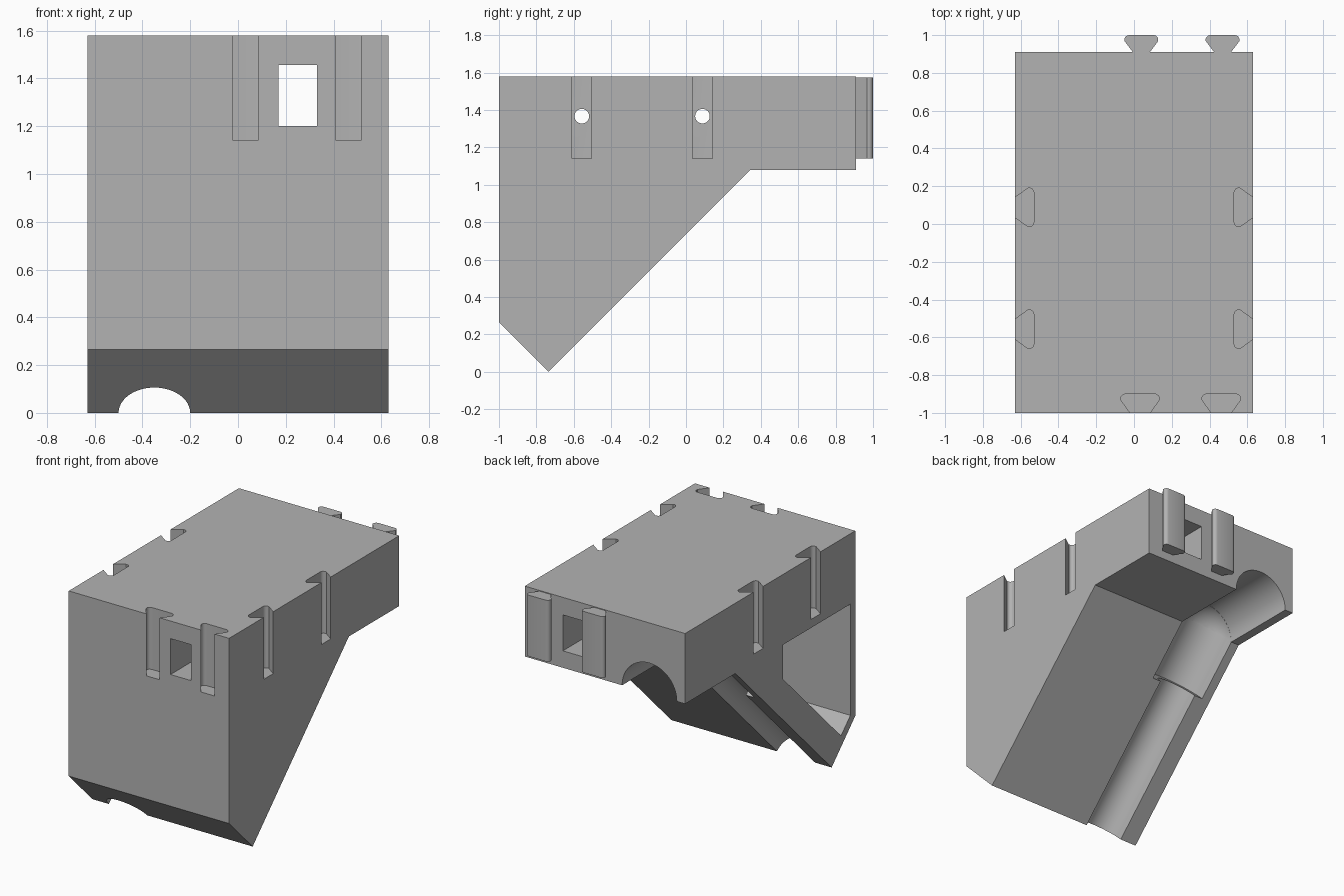
import bpy
import bmesh
import math
from mathutils import Vector, Matrix

old = bpy.data.objects.get("Cube")
if old:
    bpy.data.objects.remove(old, do_unlink=True)

grey = bpy.data.materials.new("plain grey")
grey.use_nodes = True
COLOUR = (0.45, 0.45, 0.45, 1)
grey.diffuse_color = COLOUR
grey.node_tree.nodes["Principled BSDF"].inputs["Base Color"].default_value = COLOUR

HALF = 0.63      # half width
BACK = 0.91      # back face
TOP = 1.58
LEDGE = 1.08     # underside of the rear overhang
KEEL = -0.735    # y of the lowest edge
GROOVE_X = -0.35


def prism(name, points, direction):
    """Extrude a closed outline of 3D points along a direction."""
    bm = bmesh.new()
    base = bm.faces.new([bm.verts.new(p) for p in points])
    ext = bmesh.ops.extrude_face_region(bm, geom=[base])
    moved = [v for v in ext["geom"] if isinstance(v, bmesh.types.BMVert)]
    bmesh.ops.translate(bm, verts=moved, vec=direction)
    bmesh.ops.recalc_face_normals(bm, faces=bm.faces)
    return finish(name, bm)


def rod(name, start, end, radius, sides=48):
    """Cylinder between two points."""
    start, end = Vector(start), Vector(end)
    axis = end - start
    turn = axis.to_track_quat("Z", "Y").to_matrix().to_4x4()
    bm = bmesh.new()
    bmesh.ops.create_cone(bm, cap_ends=True, segments=sides, radius1=radius,
                          radius2=radius, depth=axis.length,
                          matrix=Matrix.Translation((start + end) / 2) @ turn)
    return finish(name, bm)


def finish(name, bm):
    mesh = bpy.data.meshes.new(name)
    bm.to_mesh(mesh)
    bm.free()
    mesh.materials.append(grey)
    obj = bpy.data.objects.new(name, mesh)
    bpy.context.collection.objects.link(obj)
    return obj


def dovetail(name, centre, outward, neck, wide, depth, z0, z1, overlap):
    """Upright dovetail: narrow at the centre point, widening along outward."""
    out = Vector(outward)
    side = Vector((-out.y, out.x, 0))
    half = [(neck / 2, -overlap), (neck / 2, 0), (wide / 2 - 0.012, depth - 0.036)]
    # rounded outer corner
    mid = Vector((wide / 2 - 0.025, depth - 0.025))
    for a in (-15, 15, 40, 65, 90):
        t = math.radians(a)
        half.append((mid.x + 0.025 * math.cos(t), mid.y + 0.025 * math.sin(t)))
    half.pop(2)
    outline = half + [(-s, d) for s, d in reversed(half)]
    origin = Vector((centre[0], centre[1], z0))
    return prism(name, [origin + side * s + out * d for s, d in outline],
                 (0, 0, z1 - z0))


def cut(target, cutter):
    mod = target.modifiers.new(cutter.name, "BOOLEAN")
    mod.operation = "DIFFERENCE"
    mod.solver = "EXACT"
    mod.object = cutter
    bpy.context.view_layer.objects.active = target
    bpy.ops.object.modifier_apply(modifier=mod.name)
    bpy.data.objects.remove(cutter, do_unlink=True)


# Main body: side profile swept across the width
profile = [(-1, TOP), (-1, -1 - KEEL + 2 + 2 * KEEL), (KEEL, 0),
           (KEEL + LEDGE, LEDGE), (BACK, LEDGE), (BACK, TOP)]
body = prism("body", [(-HALF, y, z) for y, z in profile], (2 * HALF, 0, 0))

# Hollow pocket, open on the -x side
pocket = [(-0.945, LEDGE), (-0.945, 0.29), (-0.84, 0.185),
          (-0.19, 0.835), (-0.19, LEDGE)]
cut(body, prism("pocket_cutter", [(-HALF - 0.1, y, z) for y, z in pocket],
                (2 * HALF + 0.045, 0, 0)))


# Pipe groove: narrow and wide sloping bores, then a level wide bore
def slope(y):
    return (GROOVE_X, y, y - KEEL)


cut(body, rod("narrow_groove_cutter", slope(KEEL - 0.3), slope(0.1), 0.15))
cut(body, rod("wide_groove_cutter", slope(0.04), slope(KEEL + LEDGE), 0.215))
ball = bmesh.new()
bmesh.ops.create_uvsphere(ball, u_segments=48, v_segments=24, radius=0.214,
                          matrix=Matrix.Translation(slope(KEEL + LEDGE)))
cut(body, finish("elbow_cutter", ball))
cut(body, rod("level_groove_cutter", slope(KEEL + LEDGE),
              (GROOVE_X, BACK + 0.1, LEDGE), 0.215))

# Square window running front to back
cut(body, prism("window_cutter", [(x, -1.2, z) for x, z in
                ((0.17, 1.2), (0.33, 1.2), (0.33, 1.455), (0.17, 1.455))],
                (0, 2.4, 0)))

# Dovetail slots and cross holes on the sides
for y in (-0.557, 0.088):
    for s in (-1, 1):
        cut(body, dovetail("side_slot_cutter", (s * HALF, y), (-s, 0, 0),
                           0.105, 0.205, 0.1, 1.14, TOP + 0.1, 0.05))
    cut(body, rod("cross_hole_cutter", (-1, y, 1.367), (1, y, 1.367), 0.039, 32))

# Dovetail slots on the front, matching pins on the back
for i, x in enumerate((0.032, 0.462)):
    cut(body, dovetail("front_slot_cutter", (x, -1), (0, 1, 0),
                       0.105, 0.205, 0.1, 1.14, TOP + 0.1, 0.05))
    dovetail(("inner_pin", "outer_pin")[i], (x + 0.007, BACK), (0, 1, 0),
             0.09, 0.18, 0.09, 1.14, TOP - 0.005, 0.01)

# Smooth the round surfaces, keep the edges sharp
for obj in bpy.context.scene.objects:
    obj.select_set(obj.type == "MESH" and obj.name in ("body", "inner_pin", "outer_pin"))
bpy.context.view_layer.objects.active = body
bpy.ops.object.shade_smooth_by_angle(angle=math.radians(30))
